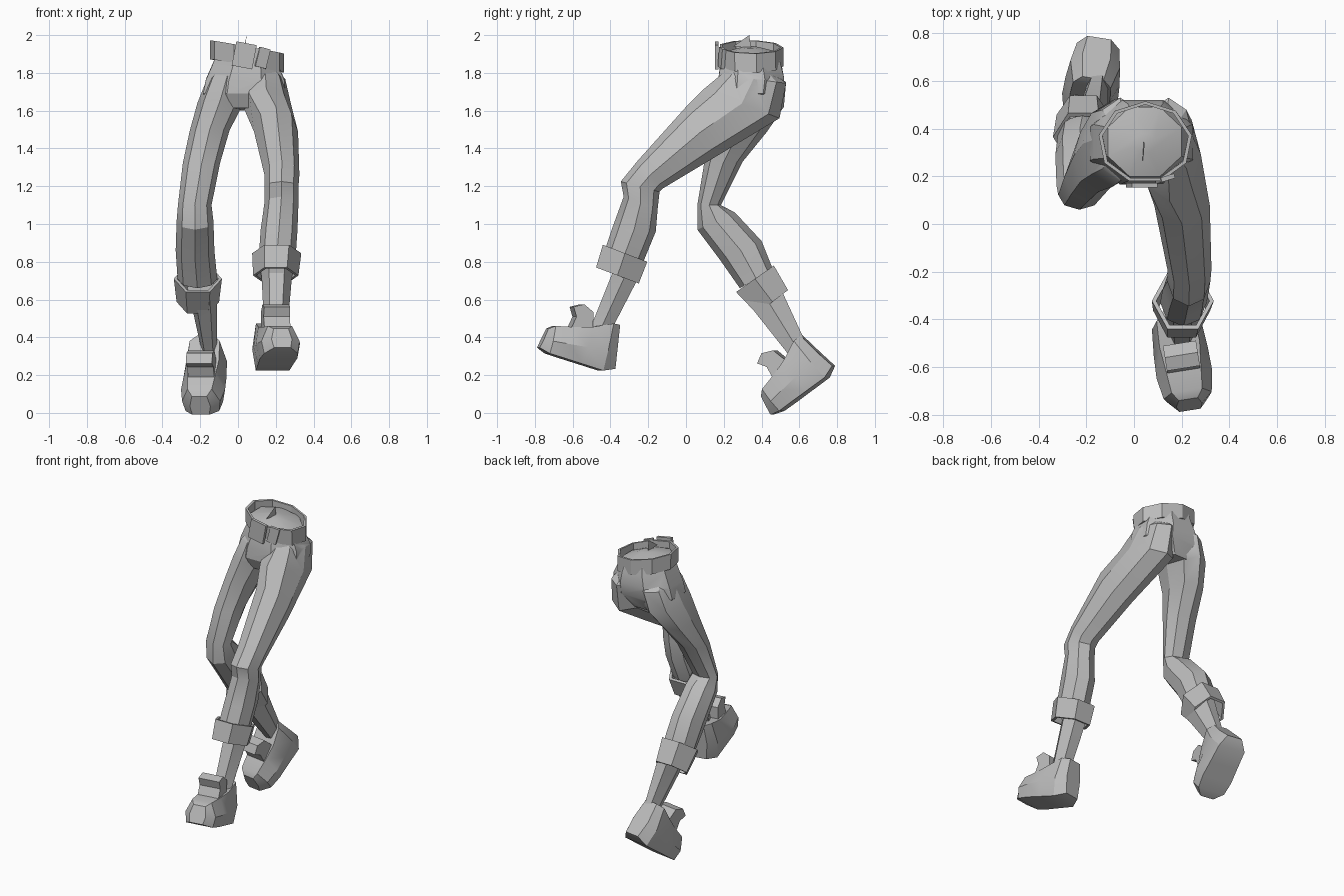
import bpy, bmesh
from math import sin, cos, pi, radians
from mathutils import Vector, Matrix

if "Cube" in bpy.data.objects:
    bpy.data.objects.remove(bpy.data.objects["Cube"])

grey = bpy.data.materials.new("plain grey")
grey.use_nodes = True
GREY = (0.5, 0.5, 0.5, 1)
grey.diffuse_color = GREY
grey.node_tree.nodes["Principled BSDF"].inputs["Base Color"].default_value = GREY


def shade(obj, angle):
    bpy.ops.object.select_all(action='DESELECT')
    obj.select_set(True)
    bpy.context.view_layer.objects.active = obj
    bpy.ops.object.shade_smooth_by_angle(angle=radians(angle))


def finish(bm, name, angle=28):
    """Turn a bmesh into a named, shaded object."""
    bmesh.ops.recalc_face_normals(bm, faces=bm.faces)
    mesh = bpy.data.meshes.new(name)
    bm.to_mesh(mesh)
    bm.free()
    obj = bpy.data.objects.new(name, mesh)
    bpy.context.collection.objects.link(obj)
    mesh.materials.append(grey)
    shade(obj, angle)
    return obj


def ring(front, back, x0, x1, n=8, roll=0, scale=1, turn=0):
    """Tilted oval ring: front and back are (y, z), x0 and x1 the sides."""
    f, b = Vector((0, *front)), Vector((0, *back))
    angles = [2 * pi * k / n + turn for k in range(n)]
    reach = max(abs(sin(a)) for a in angles)
    spread = max(abs(cos(a)) for a in angles)
    mid, half = (f + b) / 2, (b - f) / 2 * scale / reach
    xc, hx = (x0 + x1) / 2, (x1 - x0) / 2 * scale / spread
    return [mid + half * sin(a) + Vector((xc + hx * cos(a), 0, roll * hx * cos(a)))
            for a in angles]


def loft(name, rings, closed=False, angle=28):
    """Skin a list of equal rings, capped unless it closes on itself."""
    bm = bmesh.new()
    rows = [[bm.verts.new(p) for p in r] for r in rings]
    n = len(rows[0])
    pairs = list(zip(rows, rows[1:]))
    if closed:
        pairs.append((rows[-1], rows[0]))
    else:
        bm.faces.new(rows[0])
        bm.faces.new(rows[-1])
    for a, b in pairs:
        for i in range(n):
            j = (i + 1) % n
            bm.faces.new((a[i], a[j], b[j], b[i]))
    return finish(bm, name, angle)


def band(name, top, bottom, inner=0.86, **kw):
    """Thick open band, for the belt and the cuffs."""
    loft(name, [ring(*top, scale=inner, **kw), ring(*top, **kw),
                ring(*bottom, **kw), ring(*bottom, scale=inner, **kw)],
         closed=True, angle=15)


# Hips and seat, flat in front, closed by a low dome at the waist
FLAT = pi / 8
trousers = loft("trousers", [
    ring((.30, 1.935), (.38, 1.935), .00, .09, roll=-.15, turn=FLAT),
    ring((.20, 1.90), (.49, 1.90), -.11, .20, roll=-.17, turn=FLAT),
    ring((.18, 1.83), (.505, 1.84), -.13, .225, roll=-.12, turn=FLAT),
    ring((.17, 1.76), (.52, 1.77), -.17, .245, turn=FLAT),
    ring((.165, 1.69), (.51, 1.69), -.185, .25, turn=FLAT),
    ring((.20, 1.615), (.46, 1.60), -.11, .13, turn=FLAT)])

# Trouser legs, hip to cuff, joined into the hips
left_leg = loft("left_trouser_leg", [
    ring((.27, 1.86), (.42, 1.84), .09, .18),
    ring((.185, 1.79), (.53, 1.745), .04, .25),
    ring((.095, 1.715), (.495, 1.56), .02, .28),
    ring((0, 1.62), (.157, 1.356), .085, .318),
    ring((-.26, 1.33), (-.12, 1.19), .14, .325),
    ring((-.345, 1.225), (-.14, 1.17), .14, .32),
    ring((-.33, 1.145), (-.15, 1.08), .14, .32),
    ring((-.39, .98), (-.16, .96), .12, .315),
    ring((-.43, .86), (-.23, .79), .11, .305)])
right_leg = loft("right_trouser_leg", [
    ring((.27, 1.86), (.42, 1.84), -.09, .0),
    ring((.18, 1.78), (.53, 1.75), -.165, .05),
    ring((.155, 1.66), (.518, 1.62), -.215, .03),
    ring((.135, 1.50), (.43, 1.49), -.255, -.045),
    ring((.095, 1.315), (.30, 1.33), -.292, -.095),
    ring((.06, 1.10), (.185, 1.10), -.318, -.14),
    ring((.06, .97), (.26, 1.06), -.325, -.13),
    ring((.18, .81), (.40, .91), -.33, -.125),
    ring((.285, .66), (.46, .76), -.32, -.11)])
for leg in (left_leg, right_leg):
    union = trousers.modifiers.new("join leg", 'BOOLEAN')
    union.operation = 'UNION'
    union.object = leg
    shade(trousers, 28)
    bpy.ops.object.modifier_apply(modifier=union.name)
    bpy.data.objects.remove(leg)
shade(trousers, 28)

# Rolled cuffs
band("left_cuff", ((-.44, .89), (-.205, .80), .075, .335),
     ((-.476, .77), (-.25, .685), .08, .32), n=6)
band("right_cuff", ((.265, .64), (.465, .78), -.34, -.085),
     ((.375, .525), (.54, .65), -.325, -.10), n=6)

# Bare shins, with the upper end hidden in the cuff
loft("left_shin", [
    ring((-.40, .83), (-.24, .77), .115, .30, n=6),
    ring((-.39, .74), (-.265, .69), .125, .285, n=6),
    ring((-.51, .44), (-.41, .41), .14, .26, n=6)])
loft("right_shin", [
    ring((.31, .60), (.49, .72), -.27, -.11, n=6),
    ring((.36, .54), (.51, .64), -.25, -.11, n=6),
    ring((.55, .30), (.63, .38), -.195, -.11, n=6)])

# Belt with buckle, belt loop and a waist tag
band("belt", ((.17, 1.94), (.515, 1.935), -.148, .243),
     ((.175, 1.84), (.515, 1.835), -.148, .243),
     inner=.92, n=9, roll=-.18, turn=pi / 18)


def plate(name, centre, size, spin, yaw=0):
    bm = bmesh.new()
    bmesh.ops.create_cube(bm, size=1, matrix=Matrix.Translation(centre)
                          @ Matrix.Rotation(yaw, 4, 'Z')
                          @ Matrix.Rotation(spin, 4, 'Y')
                          @ Matrix.Diagonal((*size, 1)))
    finish(bm, name)


plate("buckle", (.033, .163, 1.893), (.11, .02, .13), .19)
plate("belt_loop", (.13, .19, 1.88), (.06, .02, .105), .25, .3)

bm = bmesh.new()
bm.faces.new([bm.verts.new(p) for p in
              ((.035, .25, 1.94), (.045, .335, 2.0), (.04, .345, 1.93))])
finish(bm, "waist_tag")

# Shoe sections heel to toe: sole and top position, heights, half-widths
SECTIONS = [
    (-.005, .04, .03, .26, .05, .06, .045),
    (.06, .08, .0, .255, .09, .105, .08),
    (.18, .18, .0, .205, .095, .115, .085),
    (.28, .27, .0, .175, .10, .118, .075),
    (.36, .37, .0, .15, .09, .102, .065),
    (.415, .40, .015, .125, .045, .055, .04)]
TONGUE = [(.17, .17), (.20, .28), (.26, .305), (.31, .275), (.28, .23), (.29, .15)]


def shoe(side, heel, pitch, yaw):
    """Shoe with its toe along -y, then pitched, turned and placed."""
    place = (Matrix.Translation(heel) @ Matrix.Rotation(yaw, 4, 'Z')
             @ Matrix.Rotation(pitch, 4, 'X'))

    def at(w, u, v):
        return place @ Vector((w, -u, v))

    rings = []
    for ub, ut, v0, v1, wb, wm, wt in SECTIONS:
        um, vm = (ub + ut) / 2, v0 + (v1 - v0) * .45
        rings.append([at(-wb, ub, v0), at(wb, ub, v0), at(wm, um, vm),
                      at(wt, ut, v1), at(-wt, ut, v1), at(-wm, um, vm)])
    loft(side + "_shoe", rings)
    loft(side + "_shoe_tongue",
         [[at(w, u, v) for u, v in TONGUE] for w in (-.07, .07)])


shoe("left", (.174, -.395, .206), radians(-17.5), radians(9))
shoe("right", (-.143, .795, .222), radians(36), radians(-9))
